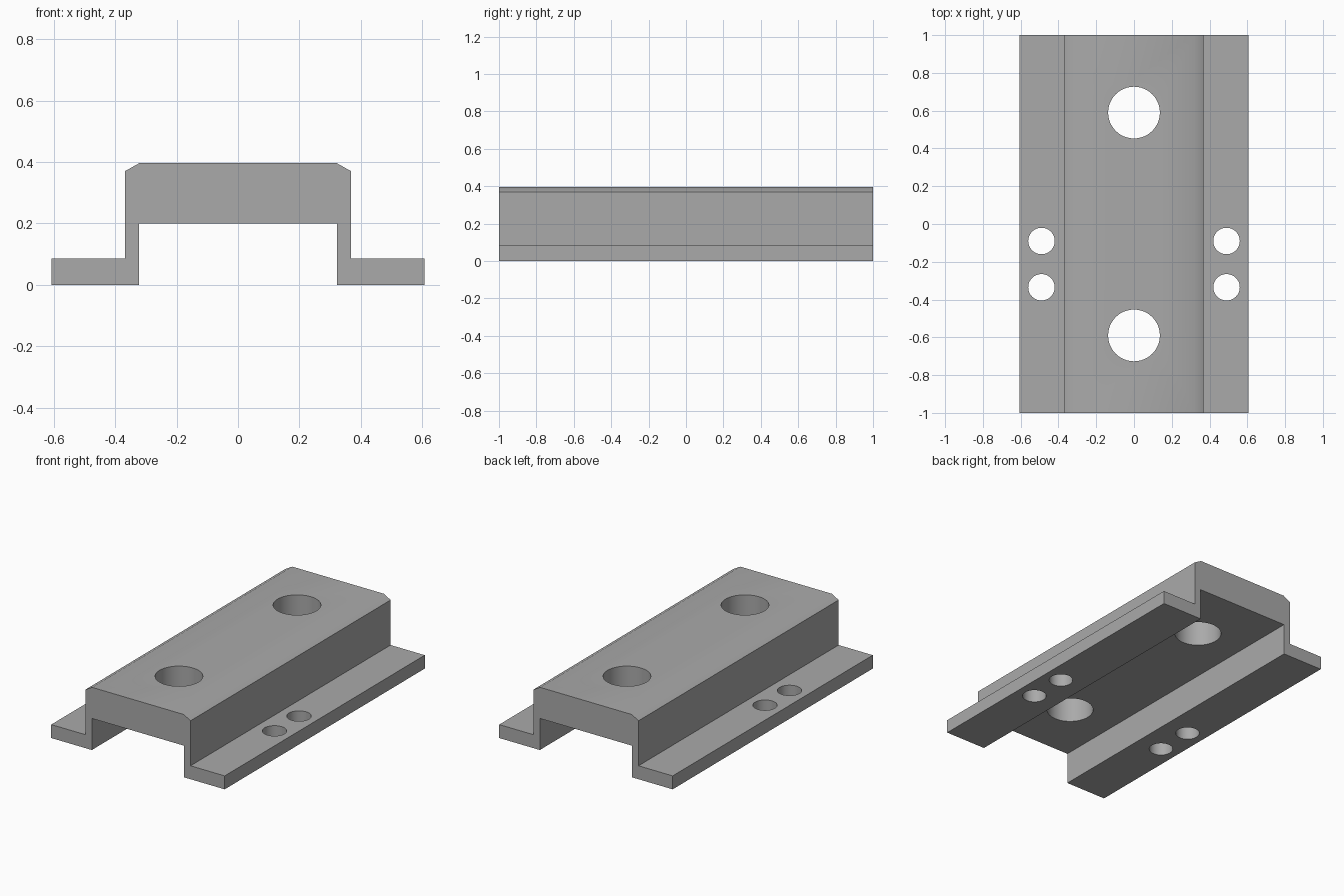
import bpy
import bmesh
import math

cube = bpy.data.objects.get("Cube")
if cube:
    bpy.data.objects.remove(cube, do_unlink=True)

LENGTH = 2.0

# Single grey finish
grey = bpy.data.materials.new("plain grey")
grey.use_nodes = True
colour = (0.4, 0.4, 0.4, 1)
grey.diffuse_color = colour
grey.node_tree.nodes["Principled BSDF"].inputs["Base Color"].default_value = colour

# Half of the hat-shaped cross-section, from inner ceiling to top
half = [(0.323, 0.2), (0.323, 0), (0.607, 0), (0.607, 0.085),
        (0.368, 0.085), (0.368, 0.37), (0.32, 0.397)]
profile = half + [(-x, z) for x, z in reversed(half)]

# Extrude the section along y
bm = bmesh.new()
face = bm.faces.new([bm.verts.new((x, -LENGTH / 2, z)) for x, z in profile])
extruded = bmesh.ops.extrude_face_region(bm, geom=[face])["geom"]
bmesh.ops.translate(bm, vec=(0, LENGTH, 0),
                    verts=[v for v in extruded if isinstance(v, bmesh.types.BMVert)])
bmesh.ops.recalc_face_normals(bm, faces=bm.faces)
mesh = bpy.data.meshes.new("mounting_rail")
bm.to_mesh(mesh)
bm.free()
rail = bpy.data.objects.new("mounting_rail", mesh)
bpy.context.collection.objects.link(rail)
mesh.materials.append(grey)


def drill(name, x, y, radius):
    """Cut a vertical through hole in the rail."""
    bpy.ops.mesh.primitive_cylinder_add(vertices=48, radius=radius, depth=1,
                                        location=(x, y, 0.2))
    cutter = bpy.context.object
    cutter.name = name
    cutter.hide_render = True
    cutter.data.materials.append(grey)
    bpy.context.view_layer.objects.active = rail
    cut = rail.modifiers.new(name, "BOOLEAN")
    cut.operation = "DIFFERENCE"
    cut.solver = "EXACT"
    cut.object = cutter
    bpy.ops.object.modifier_apply(modifier=cut.name)
    bpy.data.objects.remove(cutter, do_unlink=True)


# Large holes through the raised centre, small pairs through the flanges
for side in (-1, 1):
    drill("centre_hole", 0, side * 0.59, 0.137)
    for y in (-0.09, -0.335):
        drill("flange_hole", side * 0.49, y, 0.07)

# Smooth hole walls, crisp plate edges
bpy.ops.object.select_all(action="DESELECT")
rail.select_set(True)
bpy.context.view_layer.objects.active = rail
bpy.ops.object.shade_smooth_by_angle(angle=math.radians(35))
